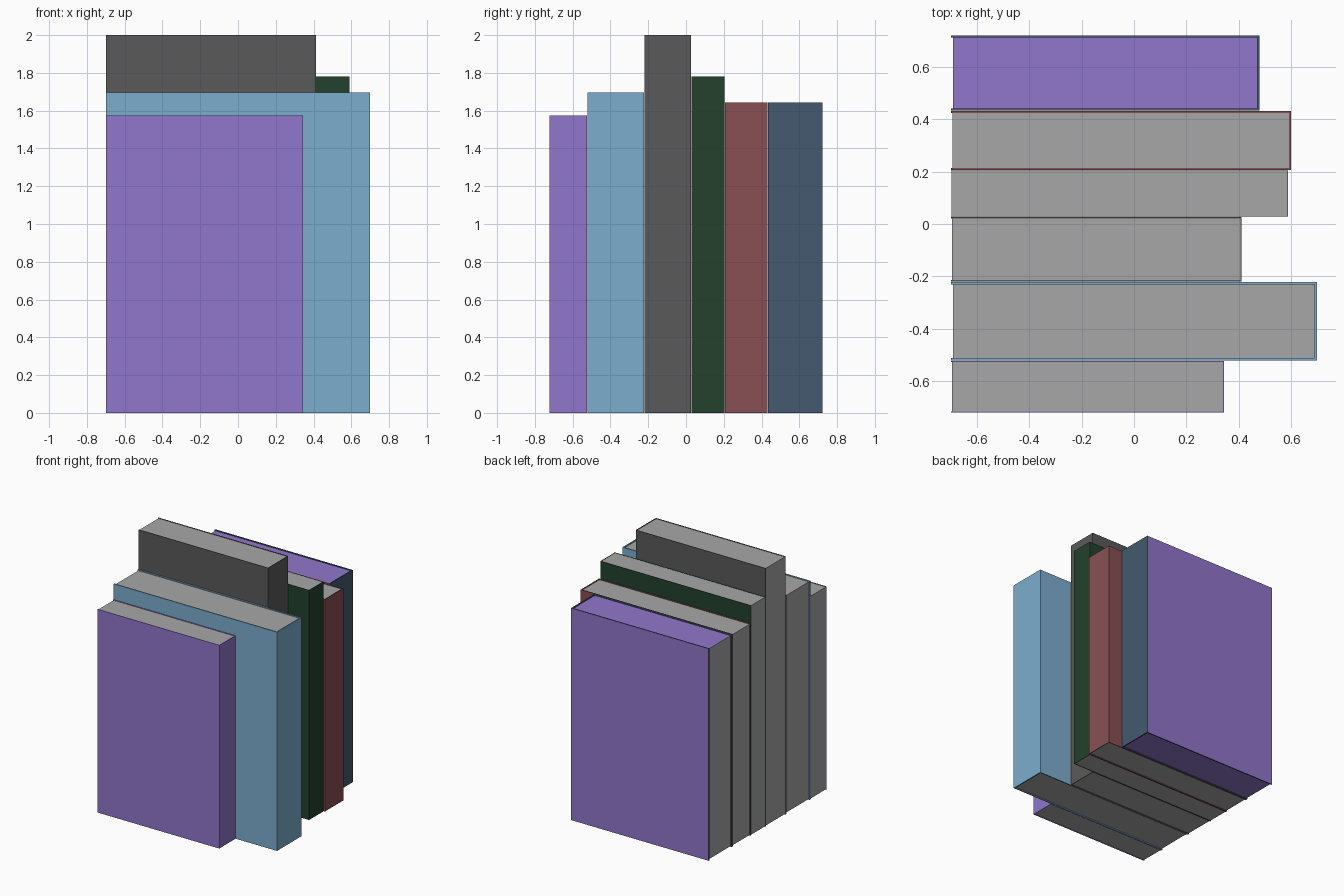
import bpy, bmesh

if "Cube" in bpy.data.objects:
    bpy.data.objects.remove(bpy.data.objects["Cube"])


def material(name, rgb):
    lin = [((c / 255 + 0.055) / 1.055) ** 2.4 for c in rgb]
    m = bpy.data.materials.new(name)
    m.diffuse_color = (*lin, 1)
    m.use_nodes = True
    m.node_tree.nodes["Principled BSDF"].inputs["Base Color"].default_value = m.diffuse_color
    return m


PURPLE = material("purple", (145, 118, 204))
BLUE = material("light blue", (125, 174, 206))
CHARCOAL = material("charcoal", (90, 90, 90))
GREEN = material("dark green", (35, 65, 45))
RED = material("brick red", (137, 80, 84))
SLATE = material("slate blue", (67, 90, 110))
PAPER = material("grey paper", (167, 167, 167))

LEFT = -0.70


def prism(name, outline, z0, z1, mats, rule=None):
    """Extrude an xy outline from z0 to z1; rule picks a material per face normal."""
    bm = bmesh.new()
    base = bm.faces.new([bm.verts.new((x, y, z0)) for x, y in outline])
    ext = bmesh.ops.extrude_face_region(bm, geom=[base])["geom"]
    bmesh.ops.translate(bm, vec=(0, 0, z1 - z0),
                        verts=[v for v in ext if isinstance(v, bmesh.types.BMVert)])
    bmesh.ops.recalc_face_normals(bm, faces=bm.faces)
    if rule:
        for f in bm.faces:
            f.material_index = rule(f)
    me = bpy.data.meshes.new(name)
    bm.to_mesh(me)
    bm.free()
    for m in mats:
        me.materials.append(m)
    ob = bpy.data.objects.new(name, me)
    bpy.context.collection.objects.link(ob)
    return ob


def book(name, y0, y1, x1, h, t, cover, board=None, page_ends=PAPER):
    # wraparound cover: two boards and a spine as one U profile
    u = [(LEFT, y0), (x1, y0), (x1, y1), (LEFT, y1),
         (LEFT, y1 - t), (x1 - t, y1 - t), (x1 - t, y0 + t), (LEFT, y0 + t)]
    prism(name + "_cover", u, 0, h, [cover, board or cover],
          lambda f: int(f.normal.y > 0.9 and f.calc_center_median().y > y1 - t / 2))
    # page block, slightly recessed on its three open sides
    r = t * 0.7
    p = [(LEFT + r, y0 + t), (x1 - t, y0 + t), (x1 - t, y1 - t), (LEFT + r, y1 - t)]
    prism(name + "_pages", p, r, h - r, [PAPER, page_ends],
          lambda f: int(abs(f.normal.z) > 0.9))


# row of books, front to back
book("first_book", -0.722, -0.524, 0.345, 1.575, 0.005, PURPLE)
book("second_book", -0.522, -0.222, 0.70, 1.695, 0.009, BLUE)
book("third_book", -0.22, 0.026, 0.412, 2.0, 0.005, CHARCOAL)
book("fourth_book", 0.028, 0.205, 0.59, 1.78, 0.003, GREEN)
book("fifth_book", 0.207, 0.432, 0.60, 1.643, 0.007, RED)
book("sixth_book", 0.434, 0.722, 0.48, 1.643, 0.009, SLATE,
     board=PURPLE, page_ends=PURPLE)
